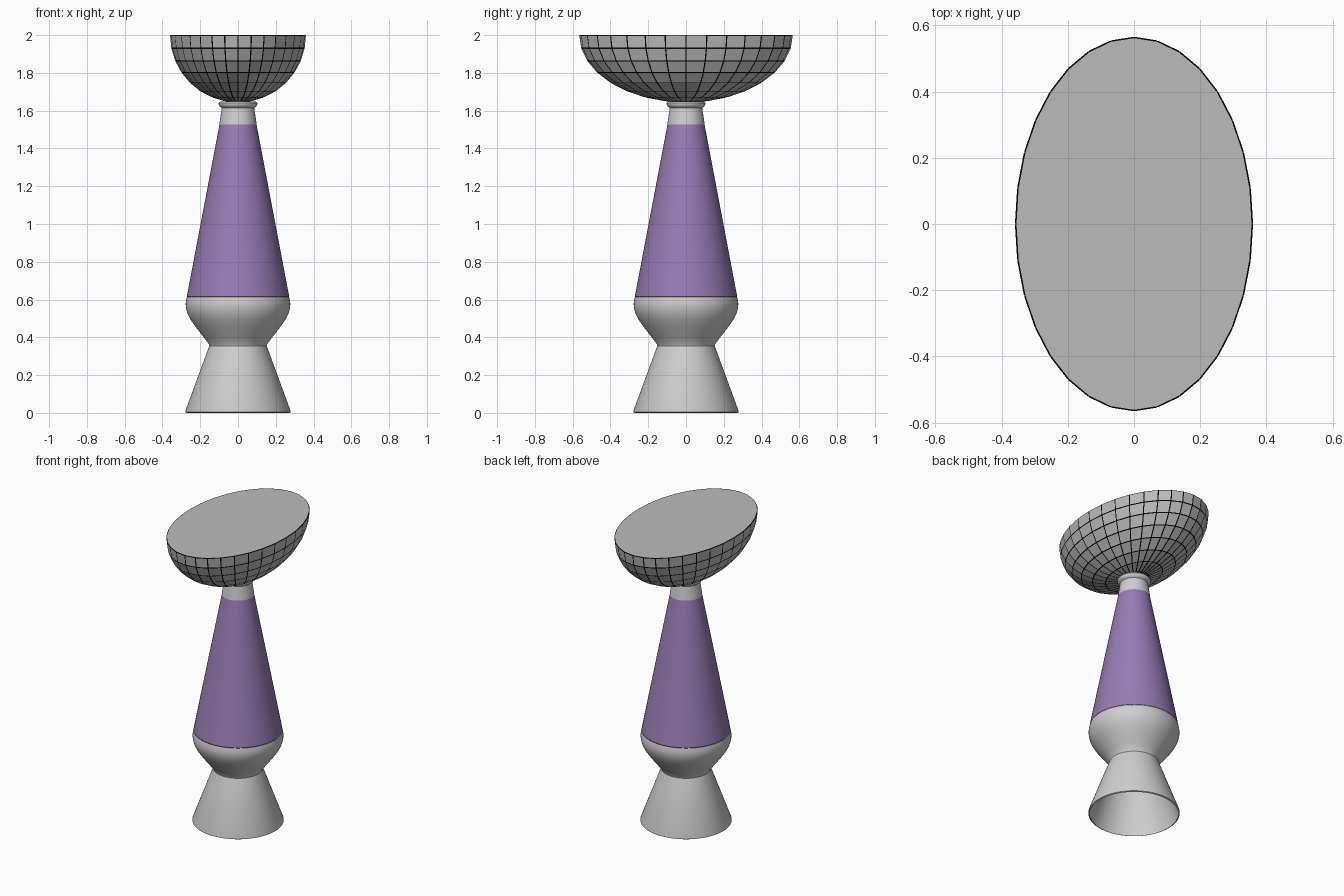
import bpy, bmesh, math

if "Cube" in bpy.data.objects:
    bpy.data.objects.remove(bpy.data.objects["Cube"])


def material(name, rgb):
    m = bpy.data.materials.new(name)
    m.diffuse_color = (*rgb, 1)
    m.use_nodes = True
    m.node_tree.nodes["Principled BSDF"].inputs["Base Color"].default_value = m.diffuse_color
    return m


LIGHT_GREY = material("light_grey", (0.62, 0.62, 0.62))
TILE_GREY = material("tile_grey", (0.50, 0.50, 0.50))
PURPLE = material("purple", (0.31, 0.20, 0.46))
BLACK = material("black", (0.004, 0.004, 0.004))


def revolve(profile, segments, scale=(1, 1)):
    """Spin a list of (radius, height), ordered upwards, around z."""
    bm = bmesh.new()
    rings = []
    for r, z in profile:
        ring = []
        for j in range(segments):
            a = math.tau * j / segments
            ring.append(bm.verts.new((r * math.cos(a) * scale[0],
                                      r * math.sin(a) * scale[1], z)))
        rings.append(ring)
    for low, high in zip(rings, rings[1:]):
        for j in range(segments):
            k = (j + 1) % segments
            bm.faces.new((low[j], low[k], high[k], high[j]))
    bmesh.ops.remove_doubles(bm, verts=bm.verts[:], dist=1e-5)
    return bm


def finish(bm, name, mats, smooth=True):
    mesh = bpy.data.meshes.new(name)
    bm.to_mesh(mesh)
    bm.free()
    for m in mats:
        mesh.materials.append(m)
    ob = bpy.data.objects.new(name, mesh)
    bpy.context.collection.objects.link(ob)
    if smooth:
        bpy.ops.object.select_all(action='DESELECT')
        ob.select_set(True)
        bpy.context.view_layer.objects.active = ob
        bpy.ops.object.shade_smooth_by_angle(angle=math.radians(32))
    return ob


# Hollow hourglass stand, open underneath
stand = [(0.270, 0.0), (0.278, 0.004), (0.278, 0.012), (0.152, 0.355),
         (0.155, 0.365), (0.180, 0.398), (0.220, 0.450), (0.250, 0.492),
         (0.267, 0.525), (0.276, 0.556), (0.277, 0.580), (0.274, 0.600),
         (0.271, 0.613)]
finish(revolve(stand, 64), "stand", [LIGHT_GREY])

# Tapered coloured vessel with a tucked-in lower edge
vessel = [(0, 0.606), (0.262, 0.606), (0.271, 0.616), (0.098, 1.527)]
finish(revolve(vessel, 64), "vessel", [PURPLE])

# Neck cap with a rolled lip
cap = [(0.099, 1.526), (0.086, 1.615), (0.096, 1.622), (0.102, 1.632),
       (0.102, 1.640), (0.096, 1.648), (0, 1.650)]
finish(revolve(cap, 64), "neck_cap", [LIGHT_GREY])

# Half ellipsoid bowl, pole at the bottom
ROWS, SEGS, DEPTH = 8, 32, 0.355
bowl_profile = []
for i in range(ROWS + 1):
    a = math.pi / 2 * i / ROWS
    bowl_profile.append((math.sin(a), 2.0 - DEPTH * math.cos(a)))
bowl = revolve(bowl_profile, SEGS, (0.358, 0.564))

# Raised grey tiles separated by black gaps
tiles = bowl.faces[:]
gaps = bmesh.ops.inset_individual(bowl, faces=tiles, thickness=0.0032,
                                  depth=0.002, use_even_offset=True)
for f in gaps["faces"]:
    f.material_index = 1

# Flat lid with a thin black rim
rim = [e for e in bowl.edges if e.is_boundary]
lid = bmesh.ops.contextual_create(bowl, geom=rim)["faces"]
for f in lid:
    f.normal_update()
    if f.normal.z < 0:
        f.normal_flip()
    f.material_index = 0
lid_rim = bmesh.ops.inset_individual(bowl, faces=lid, thickness=0.003,
                                     use_even_offset=True)
for f in lid_rim["faces"]:
    f.material_index = 1
finish(bowl, "tiled_bowl", [TILE_GREY, BLACK], smooth=False)
